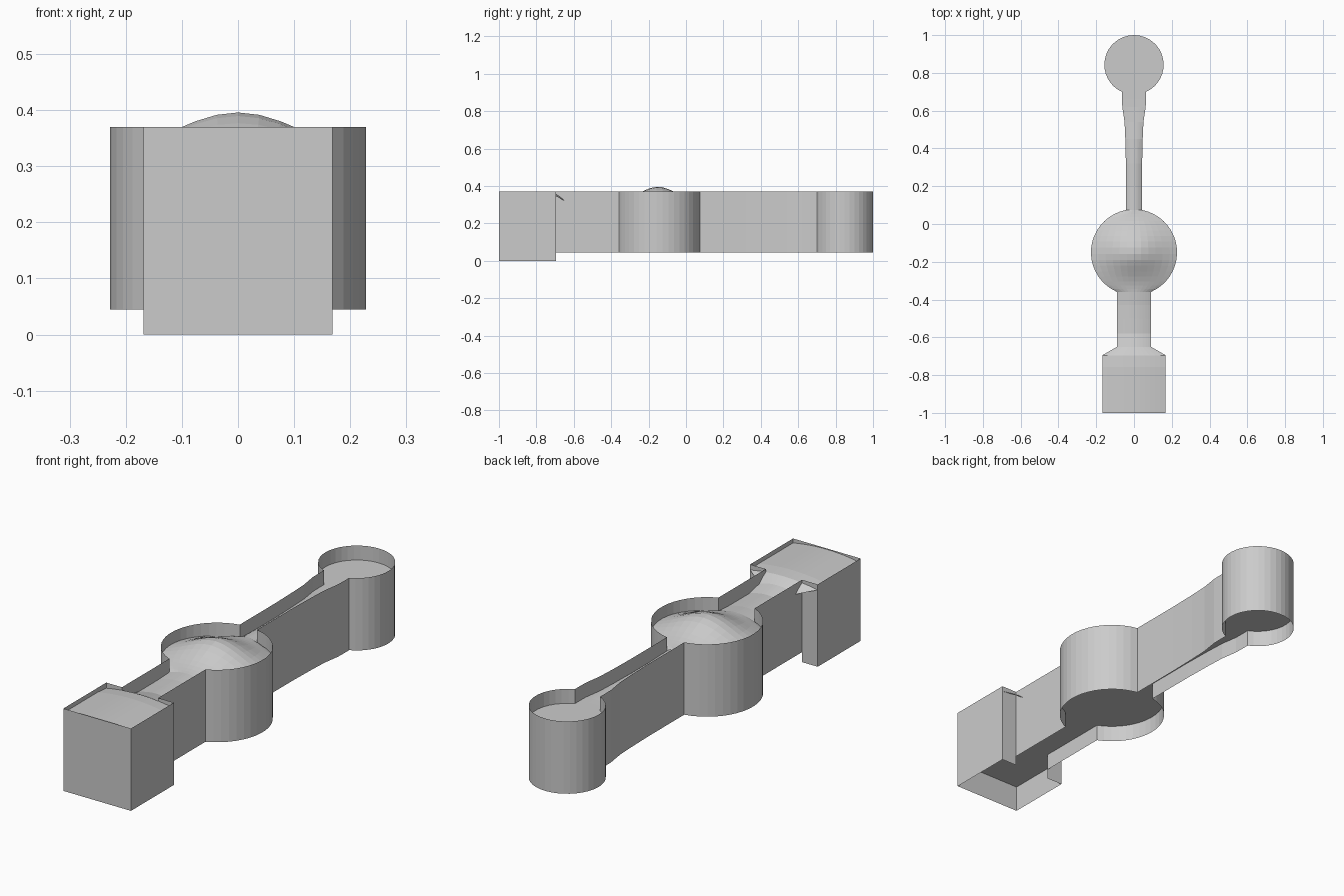
import bpy, bmesh, math

if "Cube" in bpy.data.objects:
    bpy.data.objects.remove(bpy.data.objects["Cube"])

TOP, LOW, FLOOR = 0.37, 0.045, 0.12


def arc(cy, r, w0, w1, n):
    """Half-outline (half width, y) of a round area between two openings."""
    a0, a1 = math.asin(w0 / r), math.pi - math.asin(w1 / r)
    return [(r * math.sin(a0 + (a1 - a0) * i / n),
             cy - r * math.cos(a0 + (a1 - a0) * i / n)) for i in range(n + 1)]


def make(name, verts, faces):
    me = bpy.data.meshes.new(name)
    me.from_pydata(verts, [], faces)
    bm = bmesh.new()
    bm.from_mesh(me)
    bmesh.ops.remove_doubles(bm, verts=bm.verts, dist=0.0005)
    bmesh.ops.dissolve_degenerate(bm, edges=bm.edges, dist=0.0001)
    bmesh.ops.recalc_face_normals(bm, faces=bm.faces)
    bm.to_mesh(me)
    bm.free()
    ob = bpy.data.objects.new(name, me)
    bpy.context.collection.objects.link(ob)
    return ob


def wall(name, path, bottom):
    """Thin upright wall following a plan path."""
    n = len(path)
    verts = [(x, y, z) for z in (bottom, TOP) for x, y in path]
    return make(name, verts, [(i, i + 1, n + i + 1, n + i) for i in range(n - 1)])


def sheet(name, rows, height, cols):
    """Grid surface spanning the half-outline from side to side."""
    verts, faces = [], []
    for w, y in rows:
        for c in range(cols + 1):
            u = 2 * c / cols - 1
            verts.append((w * u, y, height(w * u, y, u)))
    s = cols + 1
    for r in range(len(rows) - 1):
        for c in range(cols):
            i = r * s + c
            faces.append((i, i + 1, i + s + 1, i + s))
    return make(name, verts, faces)


def smooth(a, b, t):
    t = min(1, max(0, (t - a) / (b - a)))
    return t * t * (3 - 2 * t)


# Plan outline as half widths from the tee to the cup end
hub = arc(-0.15, 0.228, 0.09, 0.043, 18)
cup = arc(0.843, 0.157, 0.063, 0.0, 16)
lane = [(0.043, 0.2), (0.043, 0.32), (0.046, 0.45), (0.05, 0.54), (0.062, 0.62), (0.063, 0.66)]
half = [(0.09, -0.695)] + hub + lane + cup

# Walls of the lanes, round hub and cup end
wall("course_wall", half + [(-w, y) for w, y in reversed(half)], LOW)

# Deeper walls of the square tee box, open towards the lane
tee = [(0.09, -0.695), (0.168, -0.695), (0.168, -1.0)]
wall("tee_wall", tee + [(-x, y) for x, y in reversed(tee)], 0.0)


# Rolling ground: raised tee, crowned lane, domed hub, flat cup
def ground_height(x, y, u):
    z = 0.305 + 0.045 * (1 - smooth(-0.72, -0.6, y))
    z += 0.016 * (1 - u * u) * (1 - smooth(0.35, 0.65, y))
    z += 0.075 * math.exp(-x * x / 0.028 - (y + 0.15) ** 2 / 0.017)
    return z


tee_rows = [(0.168, -1 + 0.305 * i / 5) for i in range(6)]
rows = tee_rows + [(0.09, -0.65), (0.09, -0.58), (0.09, -0.5), (0.09, -0.43)]
sheet("ground", rows + half[1:], ground_height, 12)

# Flat underside closing the hollow
under_rows = [(0.168, -1.0), (0.168, -0.695)] + half
sheet("underside", under_rows, lambda x, y, u: FLOOR, 2)
